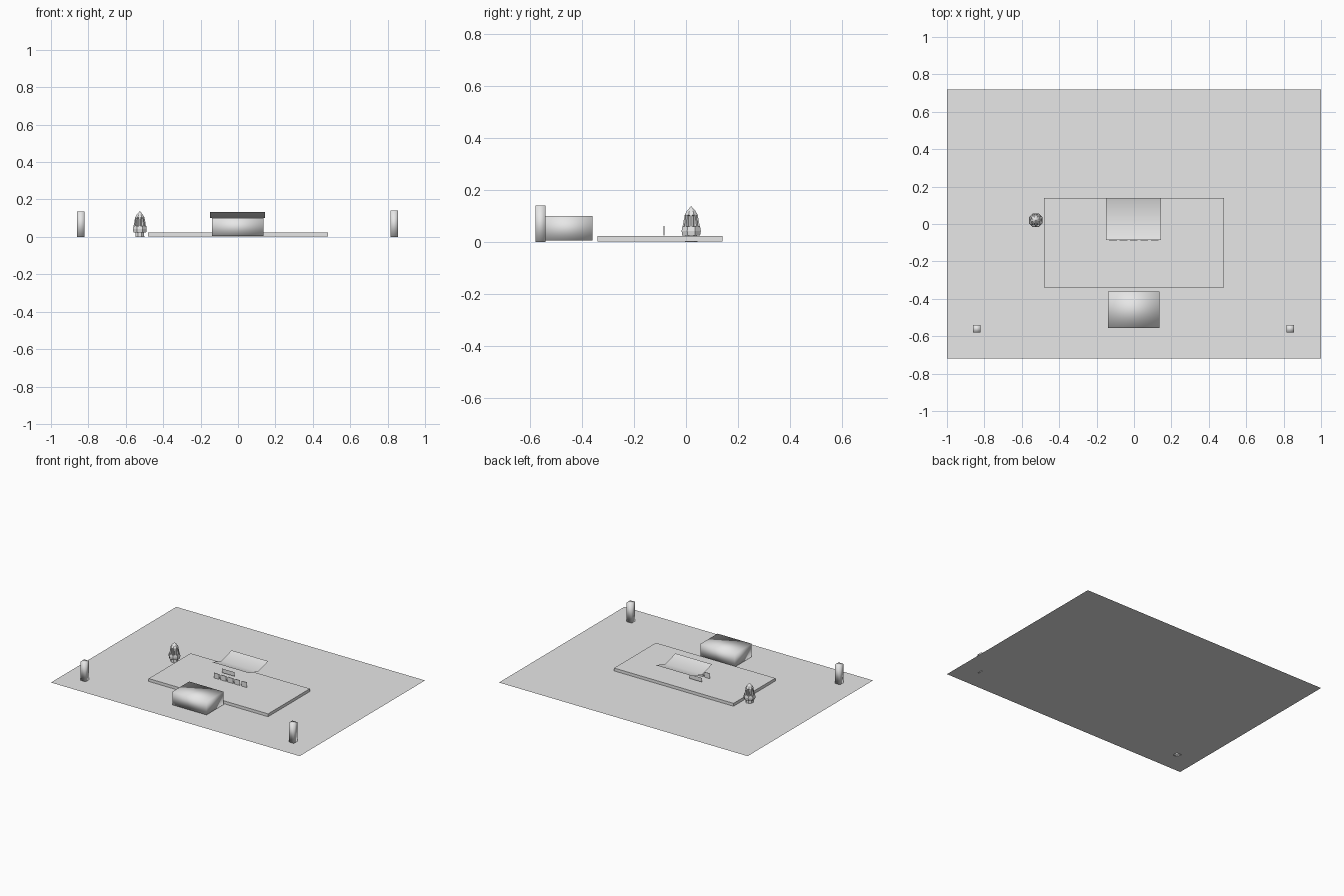
import bpy, bmesh, math
from mathutils import Vector

if "Cube" in bpy.data.objects:
    bpy.data.objects.remove(bpy.data.objects["Cube"])

GREY = bpy.data.materials.new("light_grey")
GREY.diffuse_color = (0.8, 0.8, 0.8, 1)
GREY.use_nodes = True
GREY.node_tree.nodes["Principled BSDF"].inputs["Base Color"].default_value = GREY.diffuse_color


def make(name, verts, faces, smooth=False):
    me = bpy.data.meshes.new(name)
    me.from_pydata(verts, [], faces)
    me.materials.append(GREY)
    for p in me.polygons:
        p.use_smooth = smooth
    ob = bpy.data.objects.new(name, me)
    bpy.context.collection.objects.link(ob)
    return ob


def box(name, x0, x1, y0, y1, z0, z1, smooth=False):
    v = [(x, y, z) for z in (z0, z1) for y in (y0, y1) for x in (x0, x1)]
    f = [(0, 2, 3, 1), (4, 5, 7, 6), (0, 1, 5, 4),
         (2, 6, 7, 3), (0, 4, 6, 2), (1, 3, 7, 5)]
    return make(name, v, f, smooth)


def lathe(name, profile, centre, n=8, closed=False):
    """Spin a (radius, height) profile around a vertical axis."""
    verts = [(centre[0] + r * math.cos(math.tau * (i + .5) / n),
              centre[1] + r * math.sin(math.tau * (i + .5) / n), z)
             for r, z in profile for i in range(n)]
    rows = len(profile)
    faces = []
    for k in range(rows if closed else rows - 1):
        a, b = k * n, ((k + 1) % rows) * n
        for i in range(n):
            j = (i + 1) % n
            faces.append((a + i, a + j, b + j, b + i))
    if not closed:
        faces += [tuple(reversed(range(n))),
                  tuple((rows - 1) * n + i for i in range(n))]
    return make(name, verts, faces)


# Ground sheet and raised platform
make("ground_sheet", [(-1, -.72, 0), (1, -.72, 0), (1, .72, 0), (-1, .72, 0)],
     [(0, 1, 2, 3)])
box("platform", -.48, .48, -.34, .14, .002, .023)

# Block in front of the platform
box("front_block", -.14, .135, -.555, -.36, .005, .1, True)

# Two gate posts
box("left_post", -.86, -.82, -.58, -.54, 0, .137, True)
box("right_post", .815, .855, -.58, -.54, 0, .14, True)

# Thin V-shaped canopy
make("canopy", [(x, y, z) for y, z in ((-.085, .133), (.025, .1), (.14, .133))
                for x in (-.15, .145)],
     [(0, 1, 3, 2), (2, 3, 5, 4)], True)

# Row of small upright panels under the canopy, with one wider panel behind
for i in range(5):
    x = -.113 + i * .056
    box("small_panel_%d" % (i + 1), x - .021, x + .021, -.087, -.083, .024, .061)
make("wide_panel", [(-.13, 0, .03), (-.03, 0, .03), (-.03, 0, .06), (-.13, 0, .06)],
     [(0, 1, 2, 3)])

# Lantern: foot, shaft with pointed cap, collar and fins
C = (-.525, .02)
lathe("lantern_foot", [(.026, 0), (.024, .03)], C)
lathe("lantern_shaft", [(.02, .03), (.02, .1)], C)
lathe("lantern_cap", [(.018, .098), (.027, .104), (.018, .119), (.002, .136)], C)
lathe("lantern_collar", [(.03, .028), (.037, .024), (.04, .042),
                         (.037, .059), (.03, .058)], C, closed=True)
for i in range(8):
    a = math.tau * i / 8
    d = Vector((math.cos(a), math.sin(a), 0))
    s = Vector((-d.y, d.x, 0)) * .004
    o = Vector((C[0], C[1], 0))
    prof = [(.012, .025), (.034, .025), (.033, .06), (.025, .104), (.012, .104)]
    v = [o + d * r + s * k + Vector((0, 0, z)) for k in (-1, 1) for r, z in prof]
    f = [(0, 1, 2, 3, 4), (9, 8, 7, 6, 5)]
    f += [(j, j + 5, (j + 1) % 5 + 5, (j + 1) % 5) for j in range(5)]
    make("lantern_fin_%d" % (i + 1), v, f)
